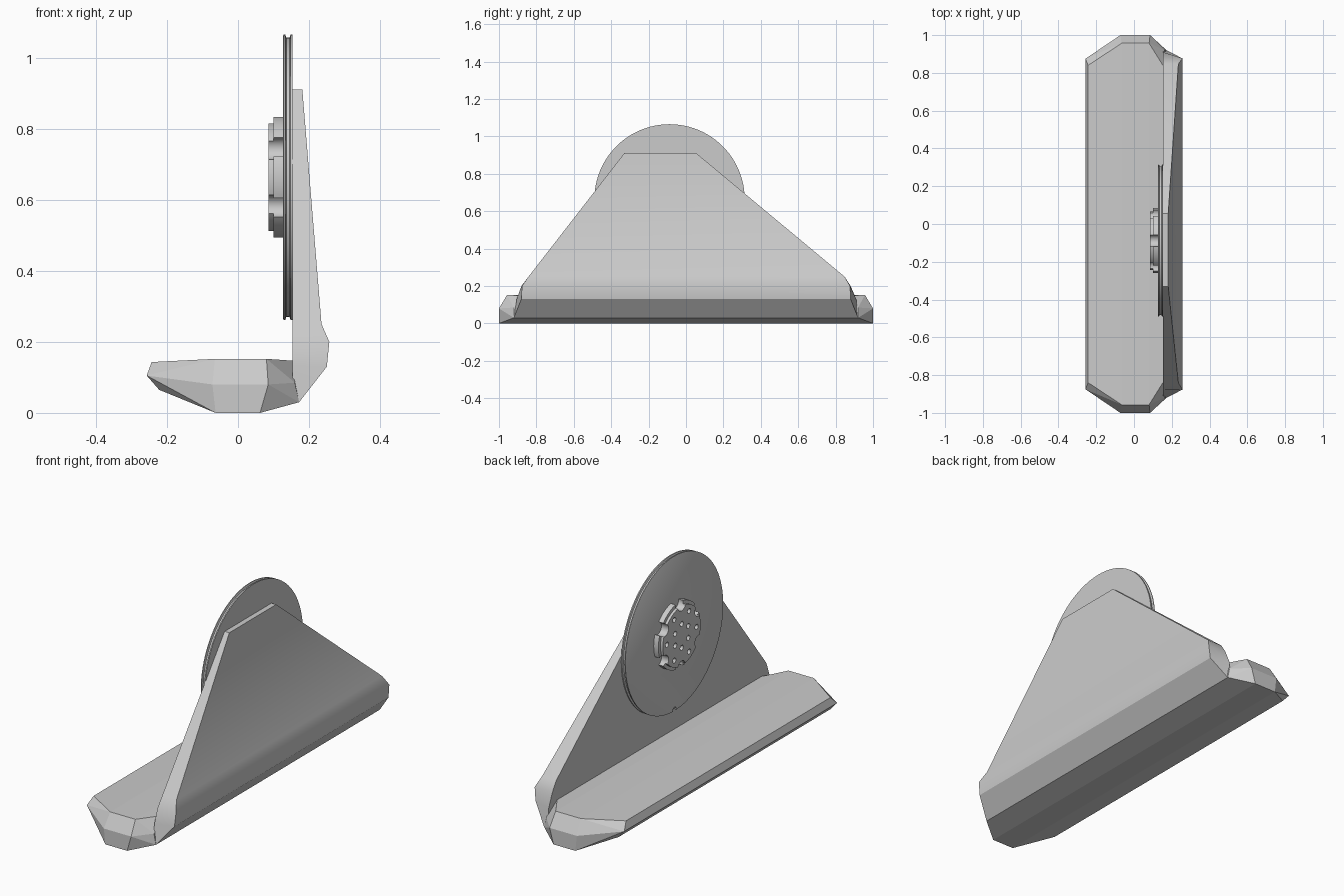
import bpy
import bmesh
from math import cos, sin, pi, radians
from mathutils import Matrix, Vector

cube = bpy.data.objects.get("Cube")
if cube:
    bpy.data.objects.remove(cube, do_unlink=True)

CENTRE_Y, CENTRE_Z = -0.088, 0.663   # axis of the disc and hub

grey = bpy.data.materials.new("plain_grey")
grey.use_nodes = True
colour = (0.6, 0.6, 0.6, 1)
grey.diffuse_color = colour
grey.node_tree.nodes["Principled BSDF"].inputs["Base Color"].default_value = colour


def finish(name, bm, angle=None):
    """Turn a bmesh into a named object."""
    bmesh.ops.recalc_face_normals(bm, faces=bm.faces)
    mesh = bpy.data.meshes.new(name)
    bm.to_mesh(mesh)
    bm.free()
    mesh.materials.append(grey)
    obj = bpy.data.objects.new(name, mesh)
    bpy.context.collection.objects.link(obj)
    if angle:
        smooth(obj, angle)
    return obj


def activate(obj):
    bpy.ops.object.select_all(action="DESELECT")
    obj.select_set(True)
    bpy.context.view_layer.objects.active = obj


def smooth(obj, angle):
    activate(obj)
    bpy.ops.object.shade_smooth_by_angle(angle=radians(angle))


def loft(bm, rings):
    """Skin closed rings of points and cap both ends."""
    loops = [[bm.verts.new(p) for p in ring] for ring in rings]
    n = len(loops[0])
    for a, b in zip(loops, loops[1:]):
        for i in range(n):
            j = (i + 1) % n
            bm.faces.new((a[i], a[j], b[j], b[i]))
    bm.faces.new(loops[0])
    bm.faces.new(loops[-1])


def on_axis(x, r, t):
    return Vector((x, CENTRE_Y + r * cos(t), CENTRE_Z + r * sin(t)))


def lathe(name, profile, sides):
    """Spin (x, radius) pairs about the disc axis."""
    bm = bmesh.new()
    loft(bm, [[on_axis(x, r, 2 * pi * i / sides) for i in range(sides)]
              for x, r in profile])
    return finish(name, bm)


def cut(obj, holes):
    """Cut round holes given as (x from, x to, radial place, angle, radius)."""
    bm = bmesh.new()
    for x0, x1, place, t, radius in holes:
        turn = Matrix.Rotation(pi / 2, 4, "Y")
        spot = Matrix.Translation(on_axis((x0 + x1) / 2, place, t))
        bmesh.ops.create_cone(bm, cap_ends=True, segments=20, radius1=radius,
                              radius2=radius, depth=x1 - x0, matrix=spot @ turn)
    cutter = finish("hole_cutter", bm)
    cutter.hide_render = True
    mod = obj.modifiers.new("holes", "BOOLEAN")
    mod.operation = "DIFFERENCE"
    mod.solver = "EXACT"
    mod.object = cutter
    activate(obj)
    bpy.ops.object.modifier_apply(modifier=mod.name)
    bpy.data.objects.remove(cutter, do_unlink=True)
    smooth(obj, 30)


# Base: faceted long foot, the same at both ends
base_points = [
    (-0.243, 0.84, 0.143), (-0.065, 0.957, 0.152), (0.08, 0.957, 0.152), (0.153, 0.84, 0.147),
    (-0.257, 0.875, 0.105), (-0.072, 1, 0.08), (0.085, 1, 0.08), (0.16, 0.92, 0.085),
    (-0.222, 0.87, 0.065), (-0.063, 1, 0), (0.062, 1, 0), (0.172, 0.92, 0.03),
]
bm = bmesh.new()
for x, y, z in base_points:
    for side in (-1, 1):
        bm.verts.new((x, side * y, z))
bmesh.ops.convex_hull(bm, input=bm.verts)
bmesh.ops.dissolve_limit(bm, angle_limit=radians(1), verts=bm.verts, edges=bm.edges)
finish("base", bm)

# Upright: rows of height, outer x, front (inner, outer) y, back (outer, inner) y
rows = [
    (0.91, 0.181, -0.33, -0.33, 0.055, 0.055),
    (0.25, 0.235, -0.842, -0.842, 0.848, 0.848),
    (0.20, 0.257, -0.88, -0.877, 0.877, 0.88),
    (0.13, 0.25, -0.905, -0.88, 0.88, 0.91),
    (0.03, 0.172, -0.92, -0.92, 0.92, 0.92),
]
bm = bmesh.new()
loft(bm, [[(0.153, fi, z), (x, fo, z), (x, bo, z), (0.153, bi, z)]
          for z, x, fi, fo, bo, bi in rows])
finish("upright", bm, 31)

# Disc with a grooved rim and a small notch at the bottom
disc = lathe("disc", [(0.127, 0.398), (0.129, 0.402), (0.133, 0.402), (0.136, 0.393),
                      (0.145, 0.393), (0.148, 0.402), (0.154, 0.402)], 96)
cut(disc, [(0.12, 0.135, 0.395, -pi / 2, 0.014)])

# Stepped hub with six rim notches and two rings of holes
hub = lathe("hub", [(0.086, 0.155), (0.1, 0.155), (0.1, 0.172), (0.129, 0.172)], 72)
holes = []
for i in range(6):
    t = i * pi / 3
    holes.append((0.07, 0.127, 0.162, t + pi / 6, 0.032))
    holes.append((0.07, 0.127, 0.062, t + pi / 6, 0.013))
    holes.append((0.07, 0.127, 0.122, t, 0.013))
cut(hub, holes)
